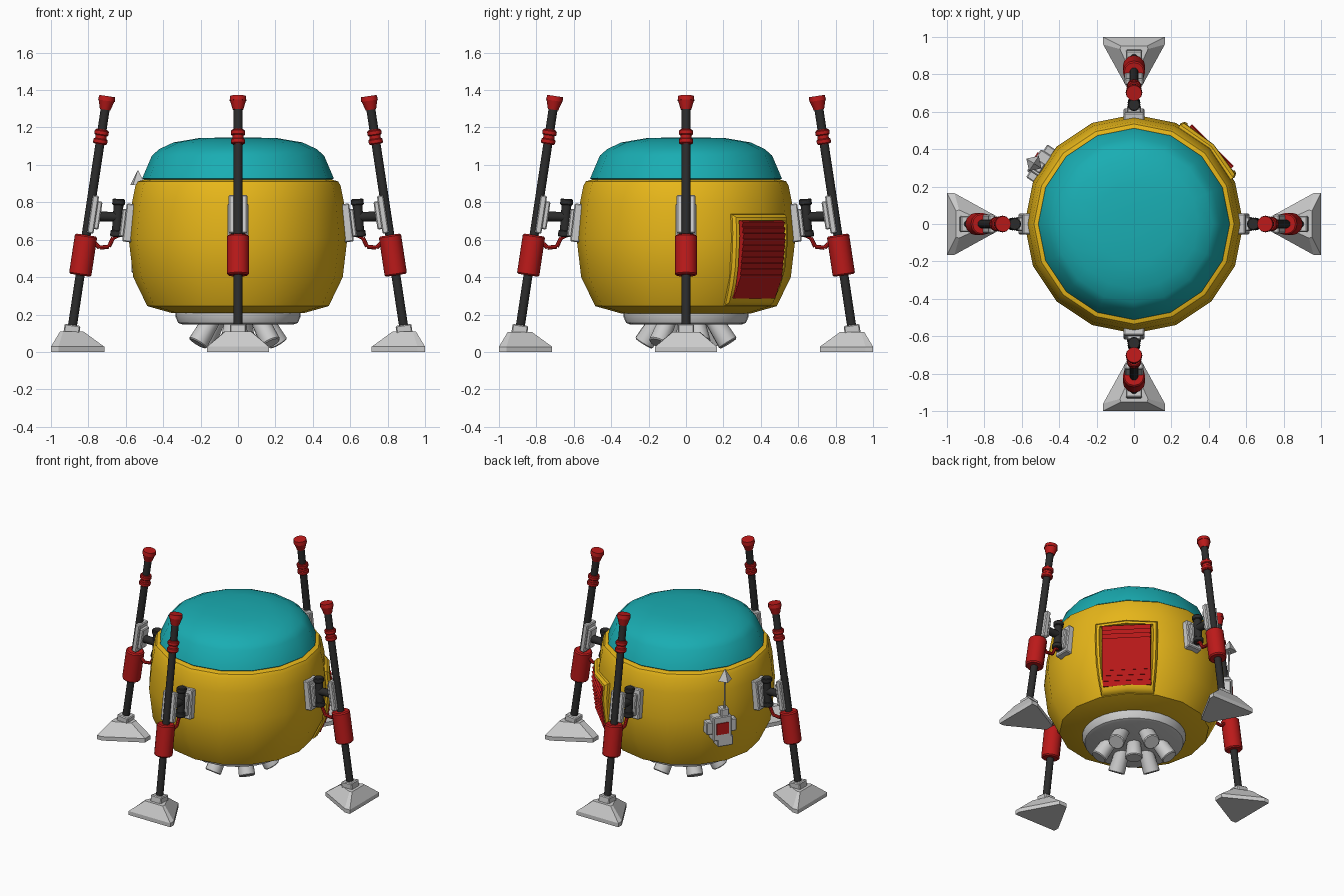
import bpy, bmesh
from math import sin, cos, radians, pi
from mathutils import Matrix, Vector

if "Cube" in bpy.data.objects:
    bpy.data.objects.remove(bpy.data.objects["Cube"])


def material(name, rgb):
    m = bpy.data.materials.new(name)
    m.diffuse_color = (*rgb, 1)
    m.use_nodes = True
    m.node_tree.nodes["Principled BSDF"].inputs["Base Color"].default_value = m.diffuse_color
    return m


YELLOW = material("yellow", (0.80, 0.47, 0.01))
TEAL = material("teal", (0.01, 0.42, 0.45))
RED = material("red", (0.50, 0.01, 0.01))
DARK = material("dark", (0.025, 0.025, 0.025))
I = Matrix.Identity(4)


def finish(name, bm, mat=None, M=I, smooth=40):
    bmesh.ops.recalc_face_normals(bm, faces=bm.faces)
    me = bpy.data.meshes.new(name)
    bm.to_mesh(me)
    bm.free()
    me.transform(M)
    ob = bpy.data.objects.new(name, me)
    bpy.context.collection.objects.link(ob)
    if mat:
        me.materials.append(mat)
    if smooth:
        bpy.ops.object.select_all(action='DESELECT')
        ob.select_set(True)
        bpy.context.view_layer.objects.active = ob
        bpy.ops.object.shade_smooth_by_angle(angle=radians(smooth))
    return ob


def loft(loops, closed=False, caps=True):
    """Join equal-length loops of points with quads."""
    bm = bmesh.new()
    rings = [[bm.verts.new(p) for p in lp] for lp in loops]
    pairs = list(zip(rings, rings[1:])) + ([(rings[-1], rings[0])] if closed else [])
    for a, b in pairs:
        for i in range(len(a)):
            j = (i + 1) % len(a)
            bm.faces.new((a[i], a[j], b[j], b[i]))
    if caps and not closed:
        bm.faces.new(rings[0])
        bm.faces.new(rings[-1])
    return bm


def lathe(name, profile, mat=None, sides=16, M=I, smooth=40):
    loops = [[(r * cos(2 * pi * i / sides), r * sin(2 * pi * i / sides), z)
              for i in range(sides)] for r, z in profile]
    return finish(name, loft(loops), mat, M, smooth)


def rod(name, a, b, r1, r2, mat=None, M=I, sides=12, lip=0.0):
    a, b = Vector(a), Vector(b)
    d = b - a
    L = d.length
    T = M @ Matrix.Translation(a) @ d.to_track_quat('Z', 'Y').to_matrix().to_4x4()
    prof = [(r1 - lip, 0), (r1, lip), (r2, L - lip), (r2 - lip, L)] if lip else [(r1, 0), (r2, L)]
    return lathe(name, prof, mat, sides, T)


def box(name, c, s, mat=None, M=I, tilt=0, bevel=0.006):
    bm = bmesh.new()
    bmesh.ops.create_cube(bm, size=1, matrix=Matrix.Diagonal((*s, 1)))
    if bevel:
        bmesh.ops.bevel(bm, geom=bm.edges[:], offset=bevel, segments=1, affect='EDGES')
    return finish(name, bm, mat, M @ Matrix.Translation(c) @ Matrix.Rotation(radians(tilt), 4, 'Y'), 0)


# Hull, dome and base plate
HULL = [(0.35, 0.207), (0.485, 0.245), (0.56, 0.40), (0.585, 0.61), (0.568, 0.79),
        (0.548, 0.89), (0.535, 0.912), (0.50, 0.922)]
lathe("hull", HULL, YELLOW)
lathe("dome", [(0.49, 0.91), (0.512, 0.928), (0.505, 0.945), (0.46, 1.05), (0.42, 1.085),
               (0.345, 1.12), (0.21, 1.143), (0.05, 1.147)], TEAL)
lathe("base_plate", [(0.30, 0.148), (0.32, 0.155), (0.335, 0.19), (0.335, 0.21), (0.30, 0.215)], None, 32)

# Thruster cluster
rod("centre_thruster", (0, 0, 0.16), (0, 0, 0.04), 0.045, 0.058, lip=0.006)
for k in range(6):
    R = Matrix.Rotation(radians(20 + 60 * k), 4, 'Z')
    rod("thruster", (0.145, 0, 0.18), (0.23, 0, 0.045), 0.048, 0.055, None, R, lip=0.006)


# Point on the hull surface: sideways distance, height, offset outwards
def hull_radius(z):
    for (r0, z0), (r1, z1) in zip(HULL, HULL[1:]):
        if z <= z1:
            return r0 + (r1 - r0) * (z - z0) / (z1 - z0)


VENT = Matrix.Rotation(radians(45), 4, 'Z')


def frame_loop(half, z0, z1, off):
    n = 5
    zs = [z0 + (z1 - z0) * i / n for i in range(n + 1)]
    pts = [(half, z) for z in zs] + [(0, z1)] + [(-half, z) for z in reversed(zs)] + [(0, z0)]
    return [((hull_radius(z) + off) * cos(t / 0.57), (hull_radius(z) + off) * sin(t / 0.57), z)
            for t, z in pts]


# Vent frame and louvres
loops = [frame_loop(0.205, 0.245, 0.74, -0.03), frame_loop(0.20, 0.25, 0.735, 0.012),
         frame_loop(0.185, 0.265, 0.72, 0.026), frame_loop(0.168, 0.285, 0.703, 0.026),
         frame_loop(0.158, 0.292, 0.697, -0.03)]
finish("vent_frame", loft(loops, closed=True), YELLOW, VENT, 35)
for i in range(13):
    z = 0.308 + i * 0.0315
    box("vent_louvre", (hull_radius(z) - 0.012, 0, z), (0.04, 0.315, 0.034), RED, VENT, 20, 0)

# Sensor box with aerial
S = Matrix.Rotation(radians(147), 4, 'Z')
box("sensor_body", (0.59, 0, 0.555), (0.09, 0.13, 0.17), None, S)
box("sensor_side_blocks", (0.585, 0, 0.56), (0.07, 0.21, 0.09), None, S)
box("sensor_panel", (0.635, 0, 0.555), (0.012, 0.085, 0.08), RED, S, 0, 0)
box("sensor_lower_block", (0.595, 0.02, 0.46), (0.08, 0.11, 0.07), None, S)
box("sensor_upper_block", (0.60, 0.02, 0.66), (0.06, 0.06, 0.06), None, S)
rod("aerial", (0.615, 0.02, 0.66), (0.625, 0.02, 0.90), 0.006, 0.006, None, S, 8)
rod("aerial_tip", (0.625, 0.02, 0.893), (0.625, 0.02, 0.97), 0.048, 0.003, None, S, 4)


# Legs
def pole(z):
    return (0.885 - 0.151 * (z - 0.14), 0, z)


def foot_loop(pts, z):
    return [(x, y, z) for x, y in pts] + [(x, -y, z) for x, y in reversed(pts)]


PAD = [(1.0, 0.165), (0.96, 0.165), (0.715, 0.03)]
TOP = [(0.952, 0.07), (0.935, 0.075), (0.825, 0.025)]
HOOK = [(0.635, 0, 0.625), (0.668, 0, 0.61), (0.69, 0, 0.563), (0.74, 0, 0.557), (0.785, 0, 0.60)]
for side, deg in (("right", 0), ("back", 90), ("left", 180), ("front", 270)):
    R = Matrix.Rotation(radians(deg), 4, 'Z')
    n = side + "_leg_"
    finish(n + "foot", loft([foot_loop(PAD, 0), foot_loop(PAD, 0.028), foot_loop(TOP, 0.108)]), None, R, 0)
    box(n + "ankle", (0.888, 0, 0.12), (0.085, 0.085, 0.05), None, R, -8)
    rod(n + "pole", pole(0.12), pole(1.32), 0.024, 0.024, DARK, R)
    rod(n + "sleeve", pole(0.41), pole(0.625), 0.06, 0.06, RED, R, lip=0.008)
    rod(n + "cap", pole(1.295), pole(1.345), 0.028, 0.043, RED, R)
    rod(n + "cap_rim", pole(1.343), pole(1.368), 0.045, 0.042, RED, R)
    rod(n + "collar", pole(1.11), pole(1.19), 0.03, 0.03, RED, R)
    for z in (1.112, 1.158):
        rod(n + "collar_band", pole(z), pole(z + 0.028), 0.038, 0.038, RED, R, lip=0.005)
    # Brackets, hinge and hose
    box(n + "pole_bracket", (0.775, 0, 0.735), (0.035, 0.10, 0.205), None, R, -8.6)
    box(n + "pole_bracket_pad", (0.750, 0, 0.73), (0.03, 0.07, 0.15), None, R, -8.6)
    box(n + "hull_bracket", (0.582, 0, 0.69), (0.05, 0.11, 0.205), None, R, -7)
    box(n + "hull_bracket_pad", (0.612, 0, 0.69), (0.03, 0.075, 0.15), None, R, -7)
    rod(n + "hinge", (0.65, 0, 0.62), (0.637, 0, 0.81), 0.026, 0.026, DARK, R)
    rod(n + "hinge_top", (0.639, 0, 0.785), (0.637, 0, 0.818), 0.034, 0.034, DARK, R, lip=0.005)
    rod(n + "hinge_bottom", (0.65, 0, 0.615), (0.648, 0, 0.65), 0.034, 0.034, DARK, R, lip=0.005)
    rod(n + "hinge_arm", (0.645, 0, 0.722), (0.75, 0, 0.725), 0.026, 0.026, DARK, R)
    for a, b in zip(HOOK, HOOK[1:]):
        rod(n + "hose", a, b, 0.011, 0.011, RED, R, 8)
